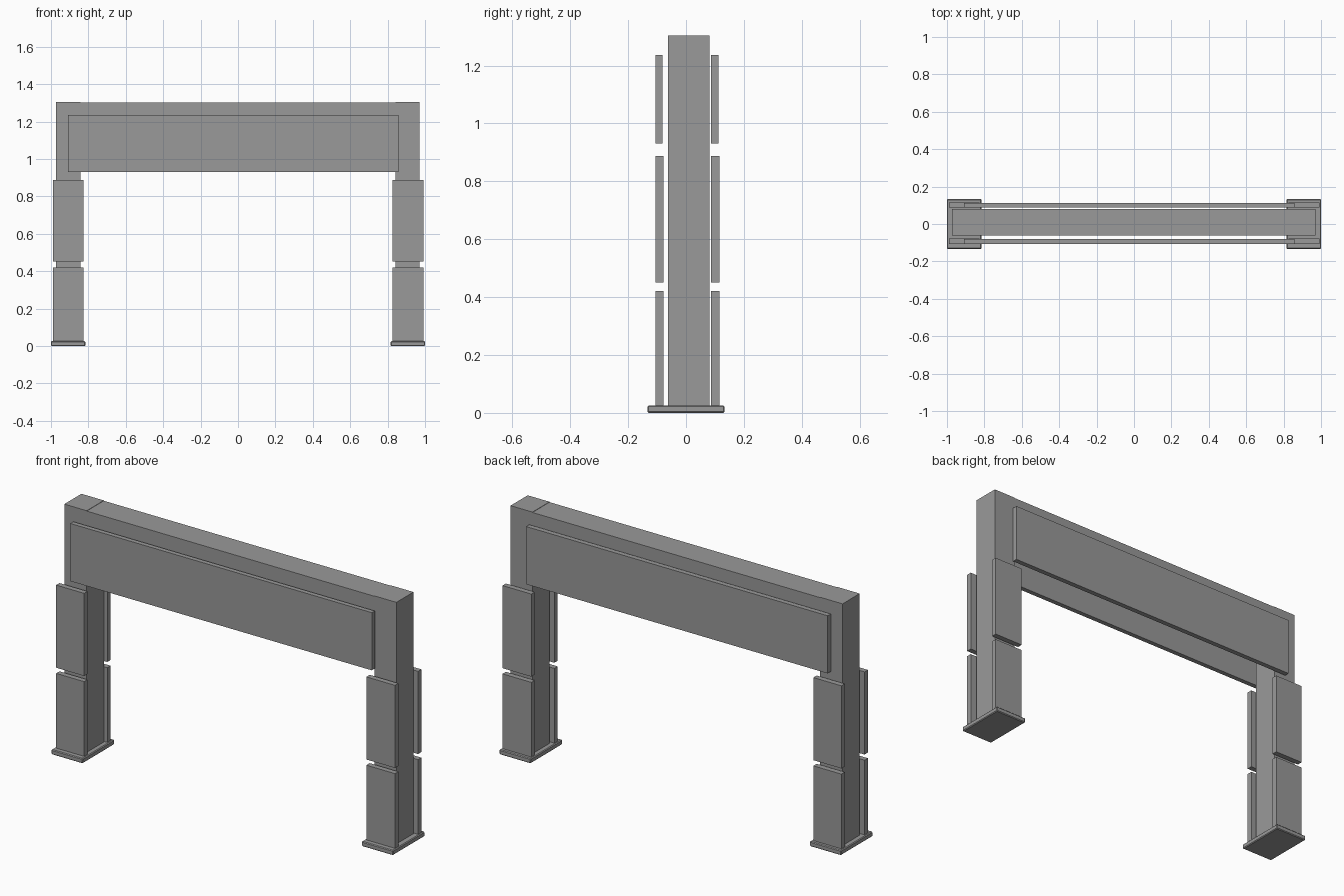
import bpy

if "Cube" in bpy.data.objects:
    bpy.data.objects.remove(bpy.data.objects["Cube"])

# Dark grey paint shared by all parts
paint = bpy.data.materials.new("dark_grey")
paint.diffuse_color = (0.32, 0.32, 0.32, 1.0)
paint.use_nodes = True
paint.node_tree.nodes["Principled BSDF"].inputs["Base Color"].default_value = paint.diffuse_color


def box(name, x, y, z, bevel=0.0):
    """Box from (min, max) ranges on each axis."""
    bpy.ops.mesh.primitive_cube_add(size=1)
    ob = bpy.context.object
    ob.name = name
    ob.location = [(r[0] + r[1]) / 2 for r in (x, y, z)]
    ob.scale = [r[1] - r[0] for r in (x, y, z)]
    bpy.ops.object.transform_apply(location=True, rotation=False, scale=True)
    ob.data.materials.append(paint)
    if bevel:
        mod = ob.modifiers.new("bevel", 'BEVEL')
        mod.width = bevel
        mod.segments = 1
    return ob


FRAME_Y = (-0.062, 0.081)
LEG_FACES = {"front": (-0.106, -0.078), "back": (0.087, 0.115)}
SIGN_FACES = {"front": (-0.106, -0.081), "back": (0.087, 0.113)}

# Legs with foot plates and two cover panels per face
for side, post_x, panel_x, foot_x in (
        ("left", (-0.973, -0.842), (-0.99, -0.826), (-1.0, -0.816)),
        ("right", (0.842, 0.97), (0.825, 0.993), (0.816, 1.0))):
    box(f"{side}_post", post_x, FRAME_Y, (0.02, 1.304))
    box(f"{side}_foot_plate", foot_x, (-0.133, 0.133), (0.0, 0.026), 0.004)
    for face, y in LEG_FACES.items():
        box(f"{side}_{face}_lower_panel", panel_x, y, (0.026, 0.421))
        box(f"{side}_{face}_upper_panel", panel_x, y, (0.451, 0.888))

# Cross beam between the posts
box("cross_beam", (-0.843, 0.843), FRAME_Y, (1.13, 1.302))

# Sign boards on both faces of the beam
for face, y in SIGN_FACES.items():
    box(f"{face}_sign_board", (-0.908, 0.857), y, (0.931, 1.236))
